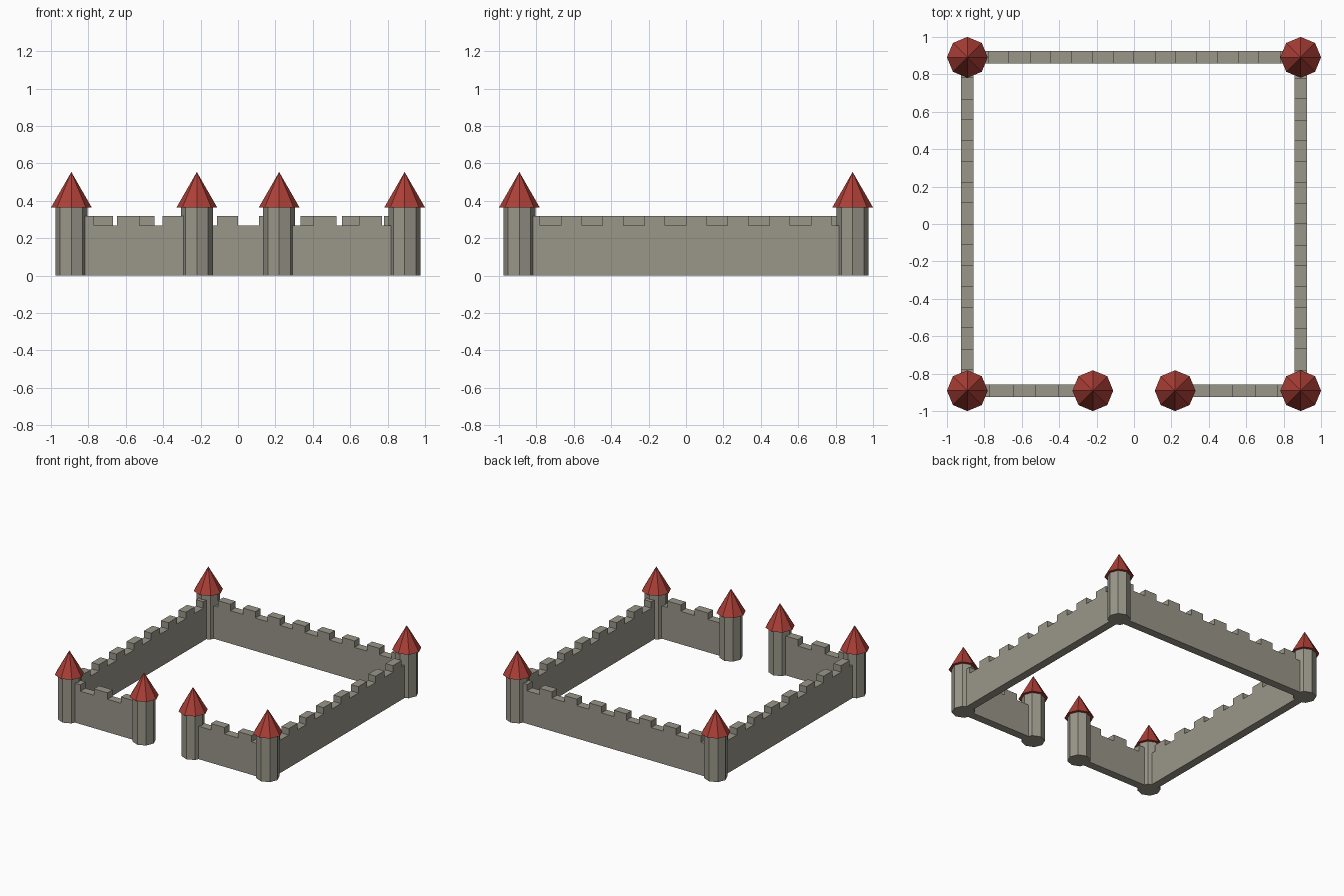
import bpy, bmesh, math
from mathutils import Matrix, Vector

if "Cube" in bpy.data.objects:
    bpy.data.objects.remove(bpy.data.objects["Cube"])

C = 0.891           # distance of tower centres from the middle
GATE = 0.22         # gate tower centre
WALL_T, WALL_H, TOP_H = 0.066, 0.267, 0.319
TOWER_R, TOWER_H = 0.086, 0.364
ROOF_R, ROOF_TOP = 0.109, 0.554


def material(name, rgb):
    m = bpy.data.materials.new(name)
    m.diffuse_color = (*rgb, 1)
    m.use_nodes = True
    m.node_tree.nodes["Principled BSDF"].inputs["Base Color"].default_value = m.diffuse_color
    return m


stone = material("grey_stone", (0.32, 0.305, 0.25))
tile = material("red_roof", (0.42, 0.05, 0.038))


def finish(bm, name, mat):
    bmesh.ops.recalc_face_normals(bm, faces=bm.faces[:])
    me = bpy.data.meshes.new(name)
    bm.to_mesh(me)
    bm.free()
    me.materials.append(mat)
    ob = bpy.data.objects.new(name, me)
    bpy.context.collection.objects.link(ob)
    return ob


# Crenellated wall: battlement profile from start to end, extruded to thickness
def wall(name, start, end, cells):
    a, b = Vector((*start, 0)), Vector((*end, 0))
    along = b - a
    side = Vector((-along.y, along.x, 0)).normalized() * WALL_T
    profile = [(0, 0)]
    for i in range(cells):                       # even cells are merlons
        h = TOP_H if i % 2 == 0 else WALL_H
        profile += [(i / cells, h), ((i + 1) / cells, h)]
    profile.append((1, 0))
    bm = bmesh.new()
    face = bm.faces.new([bm.verts.new(a + along * t - side / 2 + Vector((0, 0, z)))
                         for t, z in profile])
    ext = bmesh.ops.extrude_face_region(bm, geom=[face], use_keep_orig=True)
    bmesh.ops.translate(bm, vec=side,
                        verts=[v for v in ext["geom"] if isinstance(v, bmesh.types.BMVert)])
    finish(bm, name, stone)


# Eight-sided cylinder or cone
def octagon(name, x, y, r1, r2, z0, z1, mat):
    bm = bmesh.new()
    bmesh.ops.create_cone(bm, cap_ends=True, segments=8, radius1=r1, radius2=r2,
                          depth=z1 - z0,
                          matrix=Matrix.Translation((x, y, (z0 + z1) / 2)))
    bmesh.ops.remove_doubles(bm, verts=bm.verts[:], dist=1e-5)
    finish(bm, name, mat)


# Walls, running anticlockwise around the courtyard
wall("right_wall", (C, -C), (C, C), 16)
wall("back_wall", (C, C), (-C, C), 16)
wall("left_wall", (-C, C), (-C, -C), 16)
wall("front_wall_left", (-C, -C), (-0.16, -C), 6)
wall("front_wall_right", (0.16, -C), (C, -C), 6)

# Towers with pointed roofs: four corners and two at the gate
places = {"front_left": (-C, -C), "front_right": (C, -C),
          "back_left": (-C, C), "back_right": (C, C),
          "gate_left": (-GATE, -C), "gate_right": (GATE, -C)}
for name, (x, y) in places.items():
    octagon(name + "_tower", x, y, TOWER_R, TOWER_R, 0, TOWER_H, stone)
    octagon(name + "_roof", x, y, ROOF_R, 0, TOWER_H, ROOF_TOP, tile)
